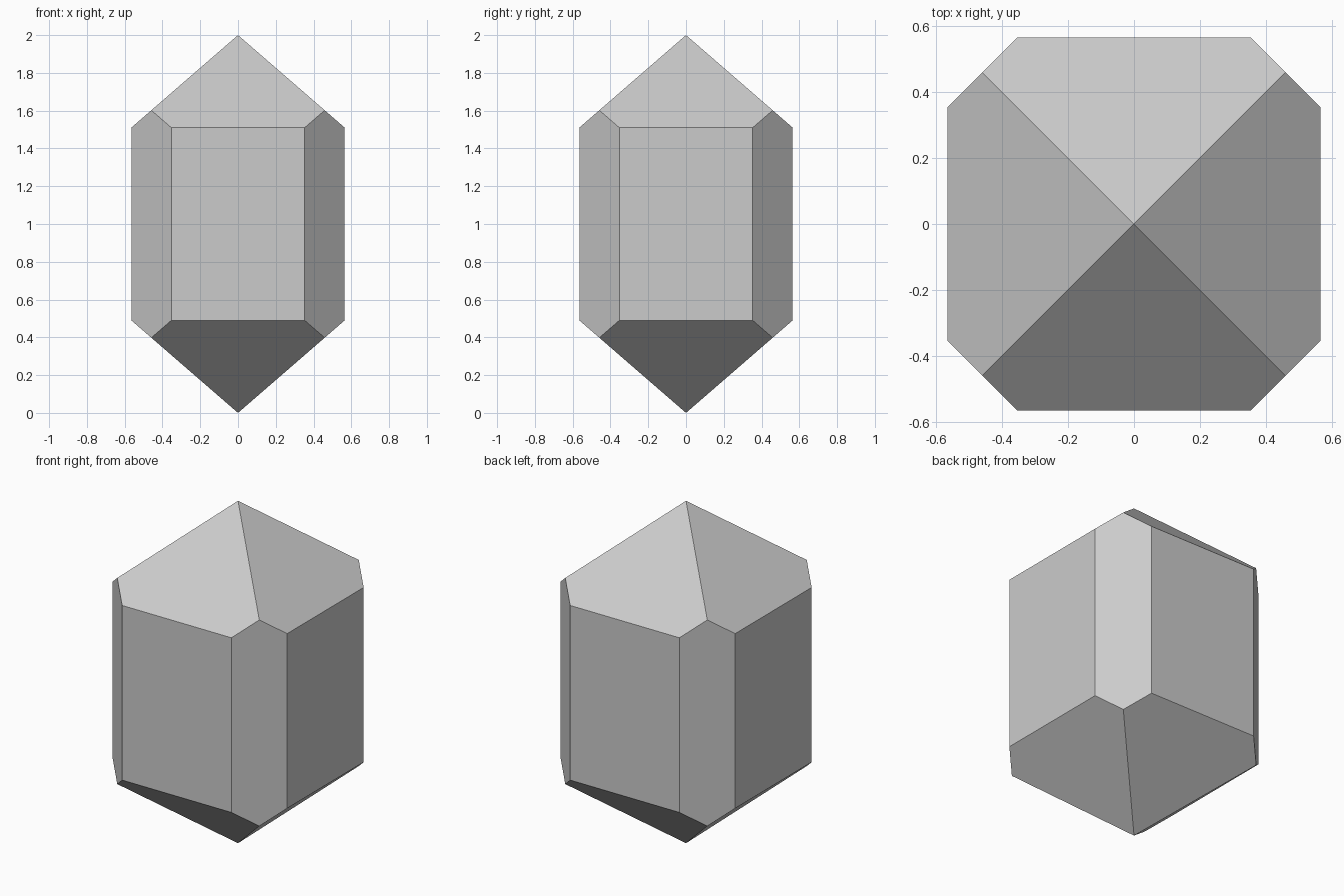
import bpy
import bmesh
import math

default_cube = bpy.data.objects.get("Cube")
if default_cube:
    bpy.data.objects.remove(default_cube, do_unlink=True)

HALF_WIDTH = 0.565    # centre to a main side
HALF_FLAT = 0.353     # half the width of a main side
SLOPE = 0.867         # rise of the pyramid caps
HALF_HEIGHT = 1.0

# Plain grey stone
stone = bpy.data.materials.new("grey stone")
stone.use_nodes = True
grey = (0.6, 0.6, 0.6, 1)
stone.diffuse_color = grey
stone.node_tree.nodes["Principled BSDF"].inputs["Base Color"].default_value = grey

# Corner points of one quarter of the chamfered square outline
middle = (HALF_WIDTH + HALF_FLAT) / 2
quarter = [(HALF_WIDTH, HALF_FLAT), (middle, middle), (HALF_FLAT, HALF_WIDTH)]

# Crystal: chamfered prism with a four-sided pyramid on each end
bm = bmesh.new()
for end in (1, -1):
    bm.verts.new((0, 0, HALF_HEIGHT + end * HALF_HEIGHT))
    for sx in (1, -1):
        for sy in (1, -1):
            for x, y in quarter:
                rim = HALF_HEIGHT - SLOPE * max(x, y)
                bm.verts.new((sx * x, sy * y, HALF_HEIGHT + end * rim))

bmesh.ops.convex_hull(bm, input=bm.verts[:])
bmesh.ops.dissolve_limit(bm, angle_limit=math.radians(1),
                         verts=bm.verts[:], edges=bm.edges[:])
bmesh.ops.recalc_face_normals(bm, faces=bm.faces[:])

mesh = bpy.data.meshes.new("crystal")
bm.to_mesh(mesh)
bm.free()
mesh.materials.append(stone)
crystal = bpy.data.objects.new("crystal", mesh)
bpy.context.collection.objects.link(crystal)
